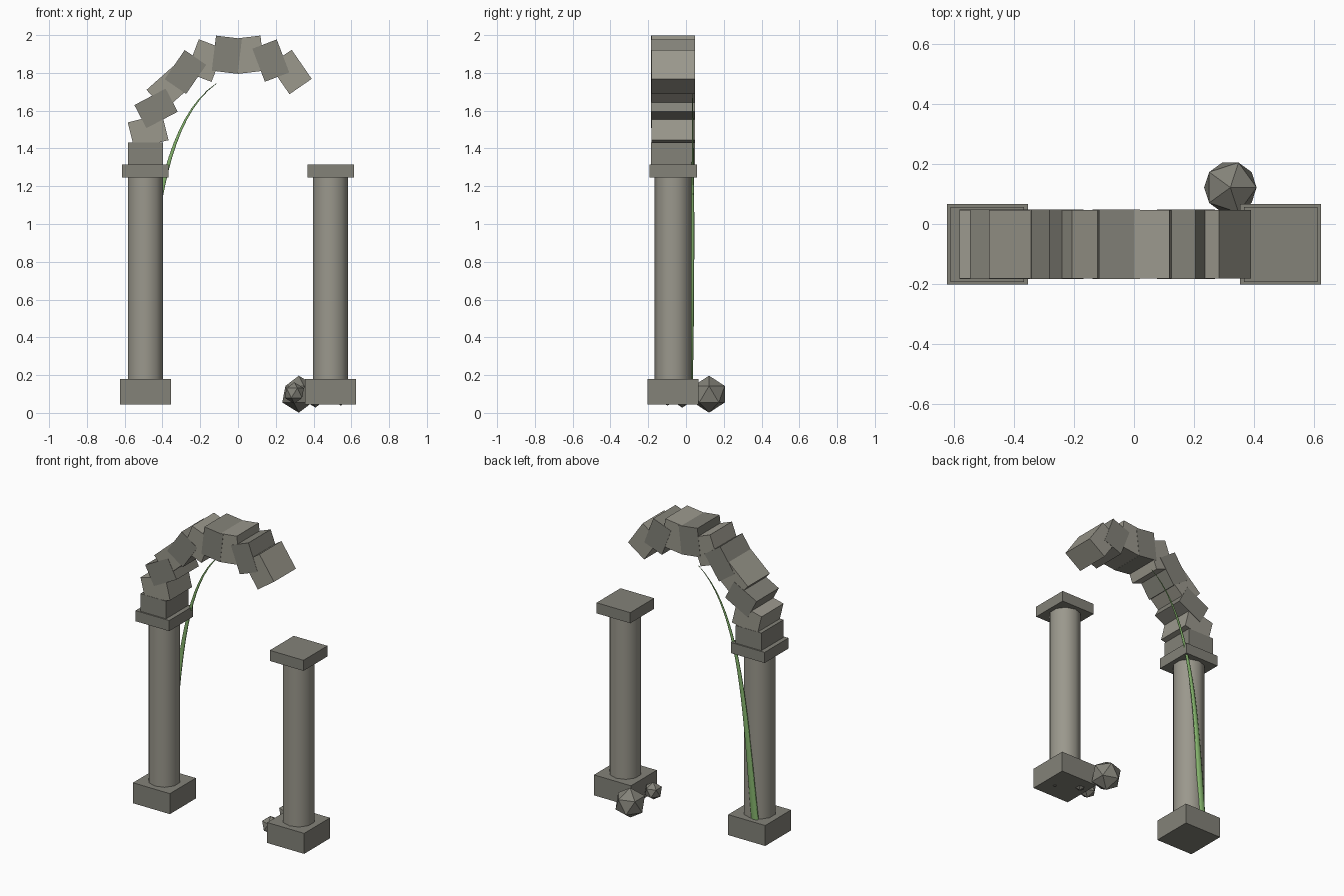
import bpy
from math import pi, sin, cos, radians

if "Cube" in bpy.data.objects:
    bpy.data.objects.remove(bpy.data.objects["Cube"])

Y0 = -0.068  # depth line shared by the pillars and the arch


def material(name, rgb):
    m = bpy.data.materials.new(name)
    m.diffuse_color = (*rgb, 1)
    m.use_nodes = True
    m.node_tree.nodes["Principled BSDF"].inputs["Base Color"].default_value = m.diffuse_color
    return m


dark = material("dark_stone", (0.228, 0.223, 0.19))
light = material("light_stone", (0.326, 0.314, 0.265))
green = material("vine_green", (0.23, 0.45, 0.15))


def finish(name, mat):
    ob = bpy.context.object
    ob.name = name
    ob.data.materials.append(mat)
    return ob


def box(name, loc, size, mat=dark, tilt=0):
    bpy.ops.mesh.primitive_cube_add(size=1, location=loc, rotation=(0, tilt, 0))
    finish(name, mat).scale = size


# Pillars: plinth, ten-sided shaft, capital
for side in ("left", "right"):
    x = -0.49 if side == "left" else 0.49
    box(side + "_plinth", (x, Y0, 0.1125), (0.27, 0.27, 0.135))
    bpy.ops.mesh.primitive_cylinder_add(vertices=10, radius=0.098, depth=1.085,
                                        location=(x, Y0, 0.7125))
    finish(side + "_shaft", light)
    bpy.ops.object.shade_smooth_by_angle(angle=radians(40))
    box(side + "_capital", (x, Y0, 1.28), (0.246, 0.25, 0.07))

# Broken arch: ten of fourteen stones, each tilted against the curve
for i in range(10):
    a = i * pi / 13
    even = i % 2 == 0
    box(f"arch_stone_{i + 1}", (-0.49 * cos(a), Y0, 1.362 + 0.538 * sin(a)),
        (0.187, 0.232 if even else 0.229, 0.138 if even else 0.143),
        dark if even else light, -a)

# Fallen rubble around the right plinth
for n, (x, y, z, r) in enumerate(((0.322, 0.122, 0.099, 0.098),
                                  (0.298, -0.085, 0.105, 0.057),
                                  (0.41, -0.02, 0.09, 0.062),
                                  (0.545, -0.098, 0.09, 0.052))):
    bpy.ops.mesh.primitive_ico_sphere_add(subdivisions=1, radius=r, location=(x, y, z))
    finish(f"rubble_{n + 1}", dark)

# Climbing vine: one flattened, tapering bezier stem
FLAT = 0.6
cu = bpy.data.curves.new("vine", "CURVE")
cu.dimensions = "3D"
cu.bevel_depth = 0.025
cu.bevel_resolution = 2
cu.resolution_u = 20
cu.use_fill_caps = True
sp = cu.splines.new("BEZIER")
sp.bezier_points.add(1)
ends = (((-0.52, 0.022, 0.17), (-0.46, 0.04, 0.8), 1.0),
        ((-0.113, 0.032, 1.745), (-0.44, 0.038, 1.52), 0.06))
for p, (co, handle, r) in zip(sp.bezier_points, ends):
    p.handle_left_type = p.handle_right_type = "FREE"
    p.co = (co[0], co[1] / FLAT, co[2])
    p.handle_left = p.handle_right = (handle[0], handle[1] / FLAT, handle[2])
    p.radius = r
vine = bpy.data.objects.new("vine", cu)
vine.scale.y = FLAT
bpy.context.collection.objects.link(vine)
cu.materials.append(green)
